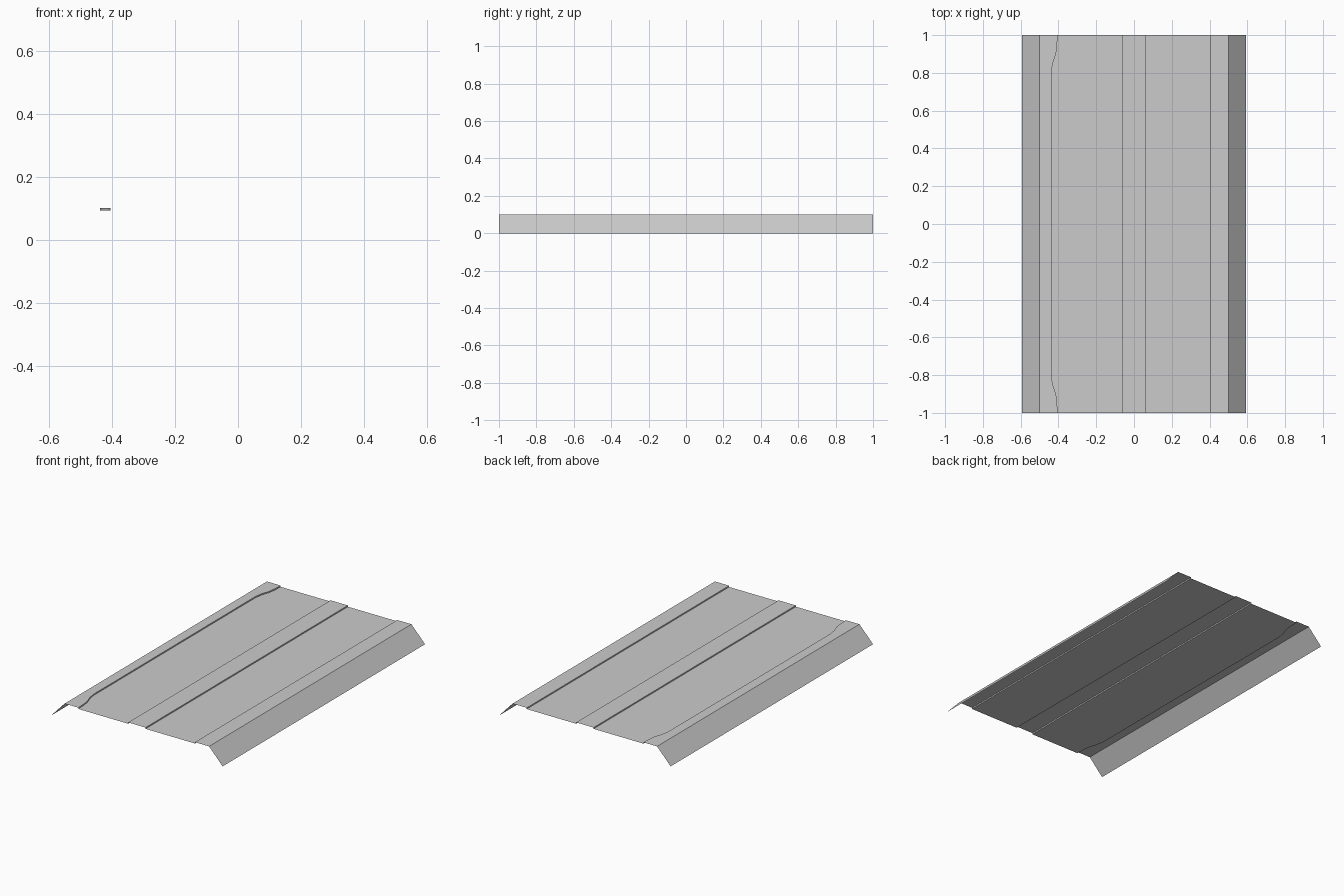
import bpy, bmesh

if "Cube" in bpy.data.objects:
    bpy.data.objects.remove(bpy.data.objects["Cube"])

TOP, LOW = 0.10, 0.092      # rib height and recessed panel height
HALF = 1.0                  # half length along y

# stations along the length: (y, x of the left step, which bulges at both ends)
bulge = [(1.0, -0.405), (0.95, -0.407), (0.9, -0.413), (0.85, -0.43), (0.8, -0.438)]
stations = [(-y * HALF, x) for y, x in bulge] + [(y * HALF, x) for y, x in reversed(bulge)]


def profile(step):
    """Cross-section from the left flange to the right flange."""
    return [(-0.594, 0), (-0.5, TOP),               # left flange
            (step, TOP), (step, LOW),               # left step
            (-0.06, LOW), (-0.06, TOP),             # centre rib
            (0.06, TOP), (0.06, LOW),
            (0.402, LOW), (0.402, TOP),             # right step
            (0.5, TOP), (0.594, 0)]                 # right flange


# folded sheet lofted through the stations
bm = bmesh.new()
rows = [[bm.verts.new((x, y, z)) for x, z in profile(step)] for y, step in stations]
for a, b in zip(rows, rows[1:]):
    for i in range(len(a) - 1):
        bm.faces.new((a[i], a[i + 1], b[i + 1], b[i]))

# merge coplanar strips into clean panels
bmesh.ops.dissolve_limit(bm, angle_limit=0.001, verts=bm.verts, edges=bm.edges)
bm.normal_update()

mesh = bpy.data.meshes.new("folded_panel")
bm.to_mesh(mesh)
bm.free()
panel = bpy.data.objects.new("folded_panel", mesh)
bpy.context.collection.objects.link(panel)
